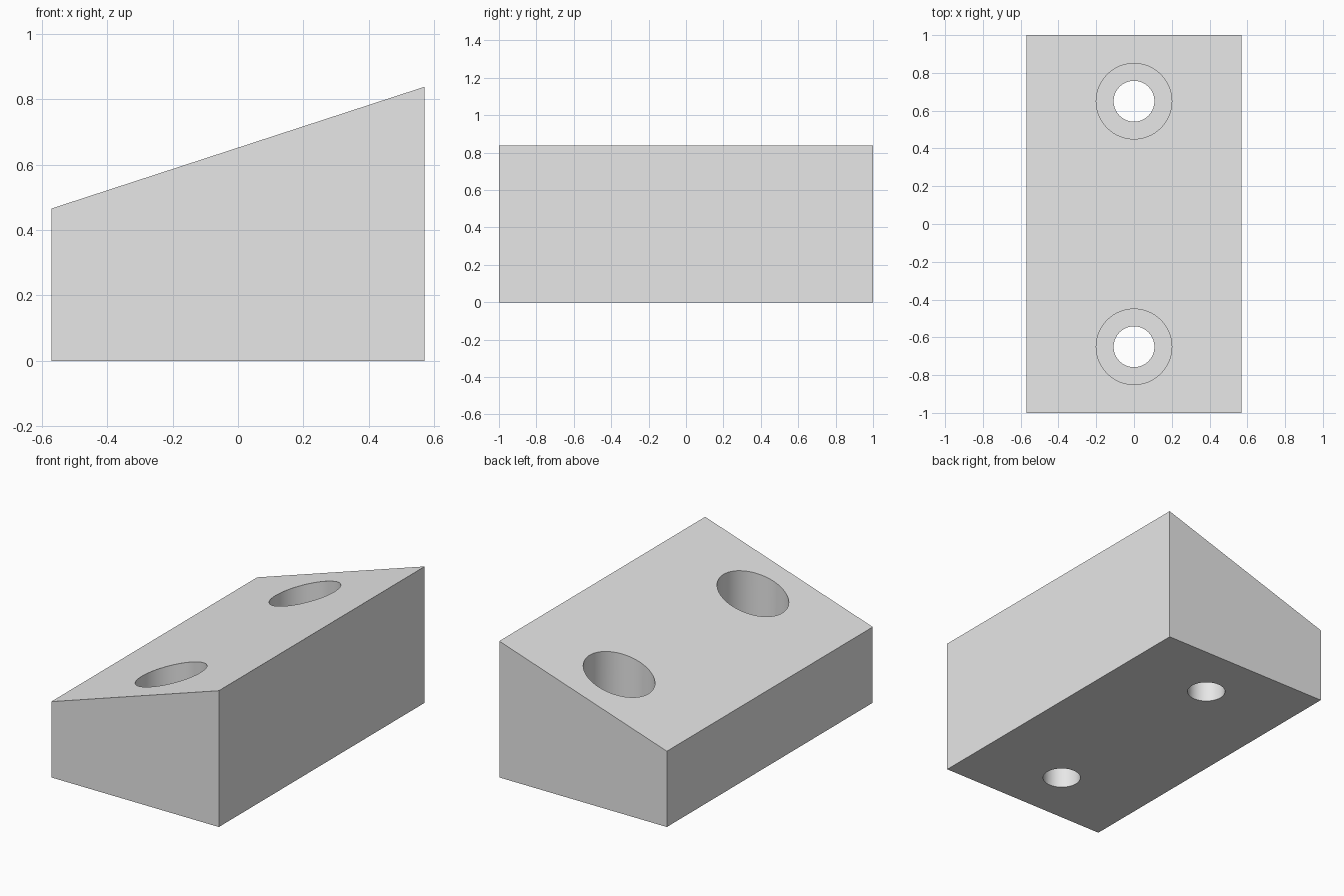
import bpy
import bmesh

old = bpy.data.objects.get("Cube")
if old:
    bpy.data.objects.remove(old, do_unlink=True)

HALF_X, HALF_Y = 0.57, 1.0
LOW, HIGH = 0.466, 0.838
HOLE_Y = 0.65
HOLE_R, BORE_R, BORE_FLOOR = 0.108, 0.2, 0.25

grey = bpy.data.materials.new("light grey")
grey.use_nodes = True
grey.diffuse_color = (0.8, 0.8, 0.8, 1)
grey.node_tree.nodes["Principled BSDF"].inputs["Base Color"].default_value = (0.8, 0.8, 0.8, 1)


def make_object(name, bm):
    bmesh.ops.recalc_face_normals(bm, faces=bm.faces)
    mesh = bpy.data.meshes.new(name)
    bm.to_mesh(mesh)
    bm.free()
    mesh.materials.append(grey)
    obj = bpy.data.objects.new(name, mesh)
    bpy.context.collection.objects.link(obj)
    return obj


# Sloped block: side profile extruded along y
bm = bmesh.new()
profile = [(-HALF_X, 0), (HALF_X, 0), (HALF_X, HIGH), (-HALF_X, LOW)]
face = bm.faces.new([bm.verts.new((x, -HALF_Y, z)) for x, z in profile])
extruded = bmesh.ops.extrude_face_region(bm, geom=[face])["geom"]
bmesh.ops.translate(bm, vec=(0, 2 * HALF_Y, 0),
                    verts=[v for v in extruded if isinstance(v, bmesh.types.BMVert)])
block = make_object("wedge_block", bm)


def drill(name, radius, y, bottom):
    """Cut a vertical round hole from the given height up through the top."""
    bm = bmesh.new()
    bmesh.ops.create_cone(bm, cap_ends=True, segments=64, radius1=radius,
                          radius2=radius, depth=1.5)
    bmesh.ops.translate(bm, vec=(0, y, bottom + 0.75), verts=bm.verts)
    cutter = make_object(name, bm)
    cutter.hide_render = True
    mod = block.modifiers.new(name, 'BOOLEAN')
    mod.operation = 'DIFFERENCE'
    mod.solver = 'EXACT'
    mod.object = cutter
    bpy.context.view_layer.objects.active = block
    bpy.ops.object.modifier_apply(modifier=name)
    bpy.data.objects.remove(cutter, do_unlink=True)


# Counterbored screw holes
for side, y in (("front", -HOLE_Y), ("back", HOLE_Y)):
    drill(side + "_counterbore", BORE_R, y, BORE_FLOOR)
    drill(side + "_screw_hole", HOLE_R, y, -0.1)

# Smooth hole walls, crisp edges
bpy.ops.object.select_all(action='DESELECT')
block.select_set(True)
bpy.context.view_layer.objects.active = block
bpy.ops.object.shade_smooth_by_angle(angle=0.5)
